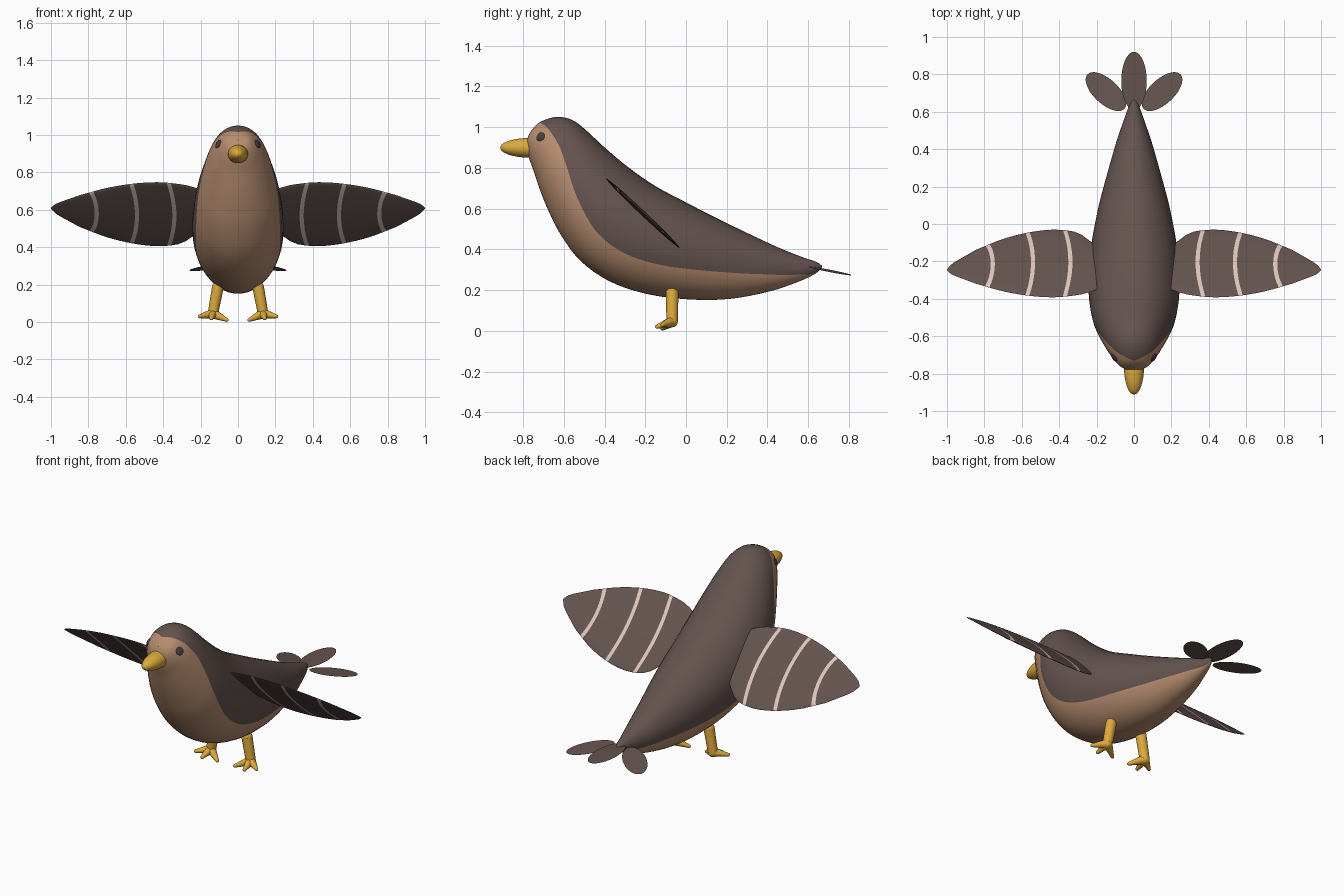
import bpy, bmesh, math
from mathutils import Vector, Matrix
from mathutils.bvhtree import BVHTree

if "Cube" in bpy.data.objects:
    bpy.data.objects.remove(bpy.data.objects["Cube"])


def material(name, rgb):
    m = bpy.data.materials.new(name)
    m.diffuse_color = (*rgb, 1)
    m.use_nodes = True
    m.node_tree.nodes["Principled BSDF"].inputs["Base Color"].default_value = m.diffuse_color
    return m


BROWN = material("dark brown", (0.127, 0.087, 0.077))
TAN = material("tan", (0.47, 0.265, 0.16))
PINK = material("pale pink", (0.73, 0.565, 0.51))
YELLOW = material("beak yellow", (0.72, 0.40, 0.045))
EYE = material("eye grey", (0.06, 0.046, 0.044))


def finish(bm, name, mats, angle=50):
    """Turn a bmesh into a named, smooth-shaded object."""
    bmesh.ops.remove_doubles(bm, verts=bm.verts, dist=0.0004)
    bmesh.ops.recalc_face_normals(bm, faces=bm.faces)
    me = bpy.data.meshes.new(name)
    bm.to_mesh(me)
    bm.free()
    for m in mats:
        me.materials.append(m)
    ob = bpy.data.objects.new(name, me)
    bpy.context.collection.objects.link(ob)
    bpy.ops.object.select_all(action='DESELECT')
    ob.select_set(True)
    bpy.context.view_layer.objects.active = ob
    bpy.ops.object.shade_smooth_by_angle(angle=math.radians(angle))
    return ob


def loft(bm, rings, rule):
    """Skin closed rings; rule(i, k) gives the material slot."""
    rows = [[bm.verts.new(p) for p in r] for r in rings]
    n = len(rows[0])
    for i in range(len(rows) - 1):
        for k in range(n):
            j = (k + 1) % n
            f = bm.faces.new((rows[i][k], rows[i][j], rows[i + 1][j], rows[i + 1][k]))
            f.material_index = rule(i, k)
    bm.faces.new(rows[0])
    bm.faces.new(rows[-1])


def spline(p, i, t):
    """Catmull-Rom between p[i] and p[i+1], component by component."""
    a, b, c, d = (p[min(max(j, 0), len(p) - 1)] for j in (i - 1, i, i + 1, i + 2))
    return [0.5 * (2*q + (r - o)*t + (2*o - 5*q + 4*r - s)*t*t + (3*q - o - 3*r + s)*t**3)
            for o, q, r, s in zip(a, b, c, d)]


# Body: slanted oval sections (top y, z, bottom y, z, half width, colour border 0..1)
sections = [
    (-0.765, 0.975, -0.768, 0.97, 0.003, 0),
    (-0.73, 1.015, -0.785, 0.92, 0.06, 0),
    (-0.68, 1.04, -0.775, 0.86, 0.098, 0.17),
    (-0.62, 1.05, -0.75, 0.79, 0.13, 0.31),
    (-0.55, 1.03, -0.72, 0.70, 0.16, 0.40),
    (-0.48, 0.975, -0.68, 0.60, 0.19, 0.50),
    (-0.40, 0.90, -0.62, 0.48, 0.22, 0.60),
    (-0.28, 0.80, -0.52, 0.345, 0.24, 0.68),
    (-0.15, 0.71, -0.37, 0.24, 0.243, 0.70),
    (0.0, 0.63, -0.18, 0.178, 0.225, 0.68),
    (0.15, 0.553, 0.03, 0.153, 0.19, 0.64),
    (0.30, 0.48, 0.22, 0.157, 0.145, 0.61),
    (0.45, 0.41, 0.41, 0.193, 0.097, 0.62),
    (0.57, 0.362, 0.55, 0.24, 0.053, 0.71),
    (0.64, 0.338, 0.635, 0.28, 0.024, 0.92),
    (0.668, 0.318, 0.668, 0.312, 0.002, 1),
]
HALF, SUB = 24, 4
rings = []
for i in range(len(sections) - 1):
    for s in range(SUB + (i == len(sections) - 2)):
        ty, tz, by, bz, w, f = spline(sections, i, s / SUB)
        f = min(max(f, 0), 1)
        if i == 0:
            f = 0
        tb = math.acos(1 - 2 * f)
        angles = [-tb + 2 * tb * k / HALF for k in range(HALF)]
        angles += [tb + (2 * math.pi - 2 * tb) * k / HALF for k in range(HALF)]
        rings.append([(max(w, 0.001) * math.sin(a),
                       (ty + by) / 2 + (ty - by) / 2 * math.cos(a),
                       (tz + bz) / 2 + (tz - bz) / 2 * math.cos(a)) for a in angles])
bm = bmesh.new()
loft(bm, rings, lambda i, k: 0 if k < HALF and i >= SUB else 1)
bm.normal_update()
tree = BVHTree.FromBMesh(bm)
finish(bm, "body", [BROWN, TAN], 80)

# Beak
bm = bmesh.new()
bmesh.ops.create_uvsphere(bm, u_segments=32, v_segments=20, radius=1, matrix=
                          Matrix.Translation((0, -0.76, 0.898)) @ Matrix.Diagonal((0.054, 0.152, 0.049, 1)))
finish(bm, "beak", [YELLOW])

# Wing outline (x, leading y, trailing y)
outline = [(0.14, -0.33, -0.14), (0.24, -0.365, -0.09), (0.30, -0.38, -0.045), (0.42, -0.392, -0.03),
           (0.55, -0.385, -0.043), (0.70, -0.36, -0.08), (0.85, -0.318, -0.14),
           (0.95, -0.282, -0.195), (0.985, -0.264, -0.222), (1.0, -0.248, -0.242)]
stations = [0.16, 0.2, 0.25, 0.29, 0.329, 0.351, 0.4, 0.45, 0.5, 0.529, 0.551, 0.6,
            0.65, 0.7, 0.744, 0.766, 0.82, 0.87, 0.91, 0.95, 0.975, 0.99, 1.0]
STRIPES = (4, 9, 14)


def edges_at(x):
    for i in range(len(outline) - 1):
        if x <= outline[i + 1][0] or i == len(outline) - 2:
            t = (x - outline[i][0]) / (outline[i + 1][0] - outline[i][0])
            return spline(outline, i, min(t, 1))[1:]


def wing(side):
    rings = []
    for X in stations:
        bend = 0.03 * min(1, (1 - X) / 0.22)
        thick = 0.012 * min(1, 0.1 + (1 - X) / 0.25)
        ring = []
        for k in range(32):
            a = 2 * math.pi * k / 32
            v, off = math.cos(a), thick * math.sin(a)
            x = X + bend * v * v
            lead, trail = edges_at(x)
            y = (lead + trail) / 2 + (trail - lead) / 2 * v
            z = 0.585 - 0.944 * (y + 0.22)
            ring.append((side * x, y + 0.686 * off, z + 0.727 * off))
        rings.append(ring)
    bm = bmesh.new()
    loft(bm, rings, lambda i, k: 1 if i in STRIPES else 0)
    return bm


# Feather: flat oval sheet, drooping by a slope
def feather(name, cx, cy, a, b, turn, height):
    bm = bmesh.new()
    pts = []
    for k in range(40):
        t = 2 * math.pi * k / 40
        u, v = b * math.cos(t), a * math.sin(t)
        x = cx + u * math.cos(turn) + v * math.sin(turn)
        y = cy - u * math.sin(turn) + v * math.cos(turn)
        pts.append(bm.verts.new((x, y, height(x, y))))
    f = bm.faces.new(pts)
    f.normal_update()
    if f.normal.z < 0:
        f.normal_flip()
    finish(bm, name, [BROWN])


def rod(bm, p, q, r1, r2):
    """Tapered round rod with rounded ends from p to q."""
    p, q = Vector(p), Vector(q)
    rot = (q - p).to_track_quat('Z', 'Y').to_matrix().to_4x4()
    bmesh.ops.create_cone(bm, cap_ends=True, segments=20, radius1=r1, radius2=r2, depth=(q - p).length,
                          matrix=Matrix.Translation((p + q) / 2) @ rot)
    for c, r in ((p, r1), (q, r2)):
        bmesh.ops.create_uvsphere(bm, u_segments=20, v_segments=10, radius=r, matrix=Matrix.Translation(c))


feather("middle_tail_feather", 0, 0.765, 0.155, 0.068, 0, lambda x, y: 0.32)
for side, tag in ((1, "right"), (-1, "left")):
    finish(wing(side), tag + "_wing", [BROWN, PINK])
    feather(tag + "_tail_feather", side * 0.15, 0.708, 0.135, 0.066, side * math.radians(47),
            lambda x, y: 0.32 - 0.15 * (y - 0.6) - 0.07 * abs(x))

    # Eye: thin disc laid on the head
    hit, normal, _, _ = tree.ray_cast(Vector((side, -0.714, 0.952)), Vector((-side, 0, 0)))
    if normal.x * side < 0:
        normal = -normal
    bm = bmesh.new()
    bmesh.ops.create_uvsphere(bm, u_segments=20, v_segments=10, radius=1,
                              matrix=Matrix.Translation(hit)
                              @ normal.to_track_quat('Z', 'Y').to_matrix().to_4x4()
                              @ Matrix.Diagonal((0.023, 0.023, 0.007, 1)))
    finish(bm, tag + "_eye", [EYE])

    # Leg and three toes
    bm = bmesh.new()
    ankle = (side * 0.134, -0.068, 0.045)
    rod(bm, (side * 0.108, -0.068, 0.185), ankle, 0.031, 0.028)
    for tip in ((0.06, -0.115, 0.011), (0.143, -0.142, 0.02), (0.205, -0.115, 0.03)):
        rod(bm, ankle, (side * tip[0], tip[1], tip[2]), 0.027, 0.010)
    finish(bm, tag + "_leg", [YELLOW])
